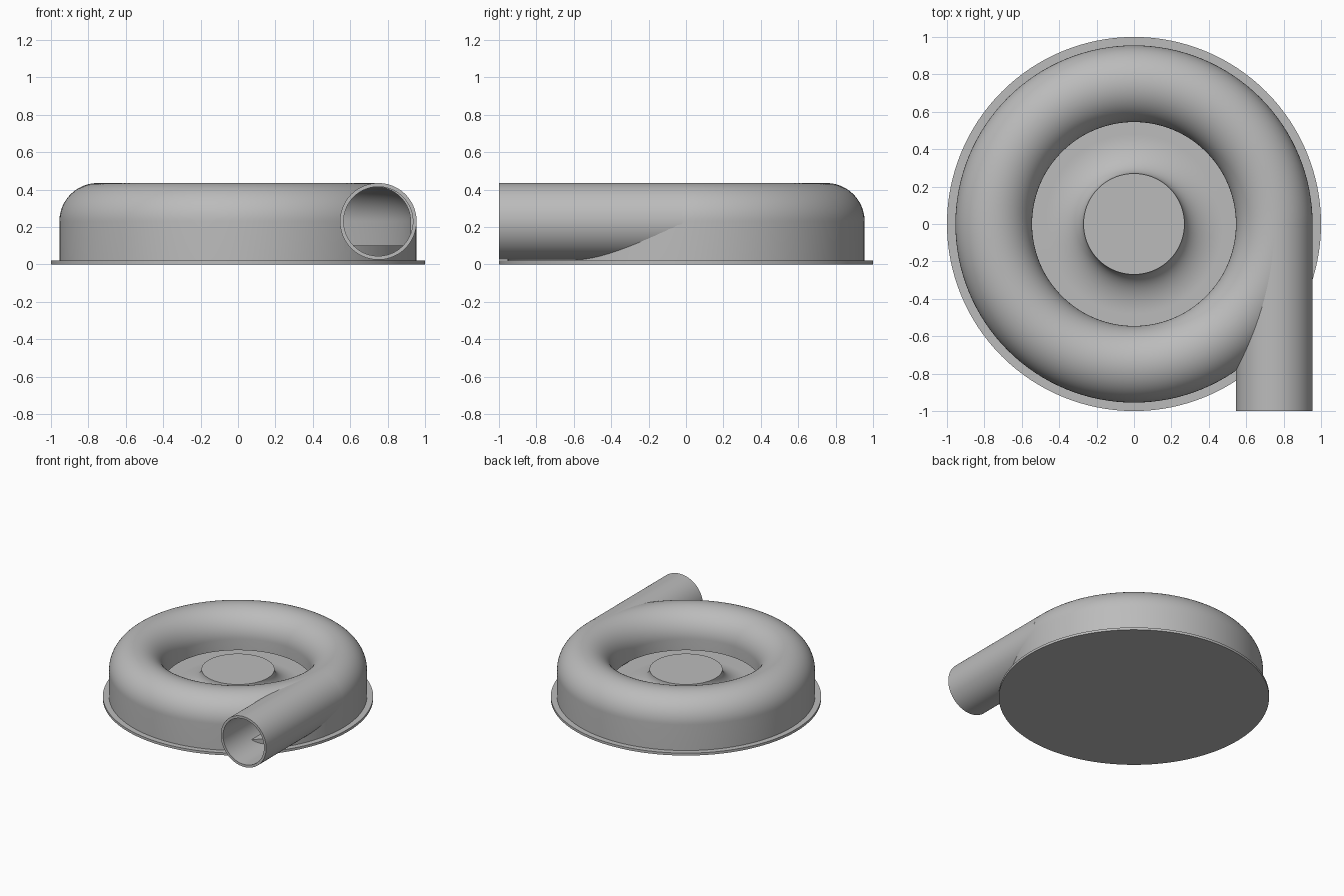
import bpy
from math import sin, cos, pi, radians
from mathutils import Matrix

cube = bpy.data.objects.get("Cube")
if cube:
    bpy.data.objects.remove(cube, do_unlink=True)

grey = bpy.data.materials.new("light_grey")
grey.use_nodes = True
grey.diffuse_color = (0.5, 0.5, 0.5, 1)
grey.node_tree.nodes["Principled BSDF"].inputs["Base Color"].default_value = (0.5, 0.5, 0.5, 1)


def arc(cx, cz, rx, rz, start, end, n):
    """Points on an elliptical arc, angles in degrees."""
    steps = [radians(start + (end - start) * i / n) for i in range(n + 1)]
    return [(cx + rx * cos(a), cz + rz * sin(a)) for a in steps]


def revolve(name, profile, closed=False, segments=128, matrix=Matrix()):
    """Turn a (radius, height) profile about z; closed profiles make rings."""
    verts, faces = [], []
    n = len(profile)
    for s in range(segments):
        a = 2 * pi * s / segments
        verts += [(r * cos(a), r * sin(a), z) for r, z in profile]
    for s in range(segments):
        t = (s + 1) % segments
        for i in range(n if closed else n - 1):
            j = (i + 1) % n
            faces.append((s * n + i, t * n + i, t * n + j, s * n + j))
    if not closed:
        faces.append([s * n for s in reversed(range(segments))])
        faces.append([s * n + n - 1 for s in range(segments)])
    mesh = bpy.data.meshes.new(name)
    mesh.from_pydata(verts, [], faces)
    mesh.transform(matrix)
    mesh.materials.append(grey)
    obj = bpy.data.objects.new(name, mesh)
    bpy.context.collection.objects.link(obj)
    return obj


def smooth(obj):
    bpy.ops.object.select_all(action="DESELECT")
    obj.select_set(True)
    bpy.context.view_layer.objects.active = obj
    bpy.ops.object.shade_smooth_by_angle(angle=radians(30))


CORE, TUBE, WALL, MID = 0.75, 0.205, 0.02, 0.23
FLANGE, FLOOR, LIP = 0.02, 0.10, 0.14
BORE = TUBE - WALL

# Base flange
flange = revolve("base_flange", [(1, 0), (1, FLANGE)])

# Chamber floor with the flared central hub
hub = revolve("floor_and_hub", [(0.94, 0.01), (0.94, FLOOR)]
              + arc(0.48, 0.24, 0.21, 0.14, 270, 180, 20))

# Ring-shaped housing: straight outer wall, domed top, inner lip
outer = arc(CORE, MID, TUBE, TUBE, 0, 180, 40)
inner = arc(CORE, MID, BORE, BORE, 180, 0, 40)
housing = revolve("ring_housing", [(CORE + TUBE, 0.01)] + outer
                  + [(CORE - TUBE, LIP), (CORE - BORE, LIP)] + inner
                  + [(CORE + BORE, 0.01)], closed=True)

# Tangential outlet pipe along y
along_y = Matrix.Translation((CORE, 0, MID)) @ Matrix.Rotation(pi / 2, 4, "X")
pipe = revolve("outlet_pipe", [(TUBE, 0.02), (TUBE, 1), (BORE, 1), (BORE, 0.02)],
               closed=True, segments=80, matrix=along_y)

# Opening in the housing wall where the pipe enters
cutter = revolve("pipe_bore_cutter", [(BORE + 0.005, 0.15), (BORE + 0.005, 1.1)],
                 segments=80, matrix=along_y)
cutter.hide_render = True
cut = housing.modifiers.new("pipe_opening", "BOOLEAN")
cut.operation = "DIFFERENCE"
cut.solver = "EXACT"
cut.object = cutter
bpy.context.view_layer.objects.active = housing
housing.select_set(True)
bpy.ops.object.modifier_apply(modifier=cut.name)
bpy.data.objects.remove(cutter, do_unlink=True)

for part in (flange, hub, housing, pipe):
    smooth(part)
